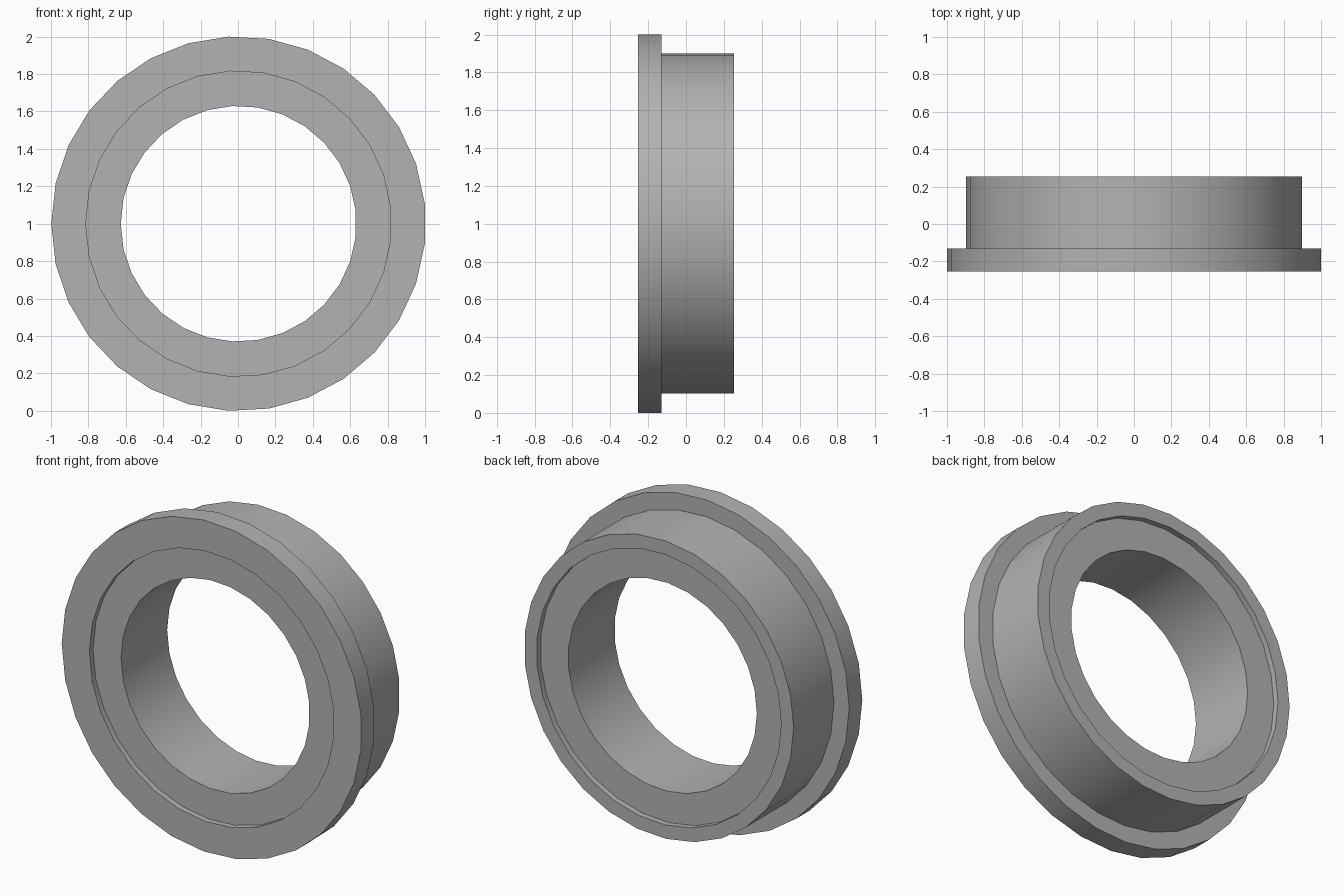
import bpy, bmesh, math

if "Cube" in bpy.data.objects:
    bpy.data.objects.remove(bpy.data.objects["Cube"])

SIDES = 29
CENTRE_X, CENTRE_Z = 0.003, 1.0

# Closed (radius, y) cross-section of the flanged ring, recessed on both faces
PROFILE = [
    (0.63, -0.22), (0.817, -0.22),                  # recessed front inner face
    (0.817, -0.255), (1.0015, -0.255),              # front flange face
    (1.0015, -0.13), (0.90, -0.13),                 # flange rim and step
    (0.90, 0.255), (0.817, 0.255),                  # body and back lip
    (0.817, 0.22), (0.63, 0.22),                    # recessed back inner face
]

grey = bpy.data.materials.new("steel grey")
grey.diffuse_color = (0.45, 0.45, 0.45, 1)
grey.use_nodes = True
grey.node_tree.nodes["Principled BSDF"].inputs["Base Color"].default_value = grey.diffuse_color

# Sweep the cross-section around the y axis
bm = bmesh.new()
rings = []
for i in range(SIDES):
    a = math.pi - i * math.tau / SIDES
    rings.append([bm.verts.new((CENTRE_X + r * math.cos(a), y, CENTRE_Z + r * math.sin(a)))
                  for r, y in PROFILE])
n = len(PROFILE)
for i in range(SIDES):
    p, q = rings[i], rings[(i + 1) % SIDES]
    for j in range(n):
        k = (j + 1) % n
        bm.faces.new((p[j], p[k], q[k], q[j]))
bmesh.ops.recalc_face_normals(bm, faces=bm.faces)

mesh = bpy.data.meshes.new("flanged_bearing_ring")
bm.to_mesh(mesh)
bm.free()
mesh.materials.append(grey)
ring = bpy.data.objects.new("flanged_bearing_ring", mesh)
bpy.context.collection.objects.link(ring)

# Smooth round walls, sharp rims
bpy.context.view_layer.objects.active = ring
ring.select_set(True)
bpy.ops.object.shade_smooth_by_angle(angle=math.radians(30))
